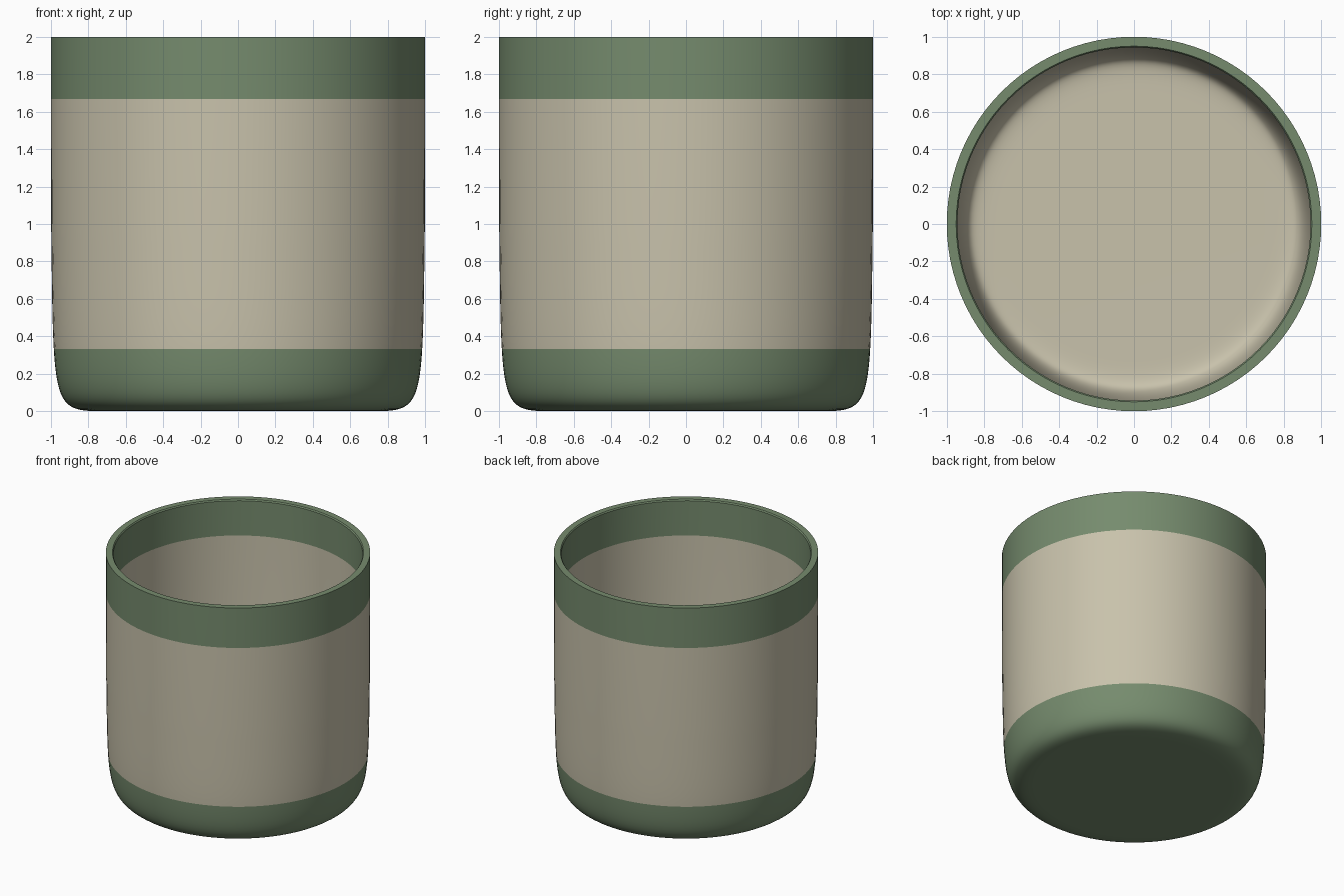
import bpy, bmesh, math
from mathutils import Vector
from mathutils.geometry import interpolate_bezier

if "Cube" in bpy.data.objects:
    bpy.data.objects.remove(bpy.data.objects["Cube"])

SIDES = 96
WALL = 0.055
BAND_LOW, BAND_HIGH, BAND_INNER = 1 / 3, 5 / 3, 1.7


def material(name, color):
    m = bpy.data.materials.new(name)
    m.diffuse_color = (*color, 1)
    m.use_nodes = True
    m.node_tree.nodes["Principled BSDF"].inputs["Base Color"].default_value = m.diffuse_color
    return m


# Rounded lower corner of the outer wall, as (radius, height)
curve = [Vector((p.x, p.y)) for p in interpolate_bezier(
    Vector((0.7, 0, 0)), Vector((1.0, 0, 0)),
    Vector((0.985, 0, 0)), Vector((0.998, 1.0, 0)), 25)]

# Inner corner is the outer one offset by the wall thickness
inner = []
for i, p in enumerate(curve):
    t = (curve[min(i + 1, len(curve) - 1)] - curve[max(i - 1, 0)]).normalized()
    inner.append(p + WALL * Vector((-t.y, t.x)))

# Put a clean ring where the lower band ends
outer = []
for p, q in zip(curve, curve[1:]):
    outer.append(p)
    if p.y < BAND_LOW < q.y:
        outer.append(p.lerp(q, (BAND_LOW - p.y) / (q.y - p.y)))
outer.append(curve[-1])

# Full profile: underside, outer wall, rim, inner wall, floor; 1 = green
rows = [(0, 0, 1)]
rows += [(p.x, p.y, 1 if p.y < BAND_LOW - 1e-4 else 0) for p in outer]
rows += [(1, BAND_HIGH, 1), (1, 2, 1), (0.95, 2, 1), (0.943, 1.99, 1),
         (0.944, BAND_INNER, 0)]
rows += [(p.x, p.y, 0) for p in reversed(inner)]
rows += [(0, WALL, 0)]

# Revolve the profile
bm = bmesh.new()
rings = []
for r, z, _ in rows:
    n = SIDES if r > 0 else 1
    rings.append([bm.verts.new((r * math.cos(2 * math.pi * k / SIDES),
                                r * math.sin(2 * math.pi * k / SIDES), z))
                  for k in range(n)])
for a, b, row in zip(rings, rings[1:], rows):
    for k in range(SIDES):
        j = (k + 1) % SIDES
        if len(a) == 1:
            vs = (a[0], b[j], b[k])
        elif len(b) == 1:
            vs = (a[k], a[j], b[0])
        else:
            vs = (a[k], a[j], b[j], b[k])
        bm.faces.new(vs).material_index = row[2]
bmesh.ops.recalc_face_normals(bm, faces=bm.faces)

mesh = bpy.data.meshes.new("cup")
bm.to_mesh(mesh)
bm.free()
mesh.materials.append(material("beige_glaze", (0.58, 0.54, 0.41)))
mesh.materials.append(material("green_glaze", (0.18, 0.26, 0.155)))

cup = bpy.data.objects.new("cup", mesh)
bpy.context.collection.objects.link(cup)
bpy.context.view_layer.objects.active = cup
cup.select_set(True)
bpy.ops.object.shade_smooth_by_angle(angle=math.radians(30))
